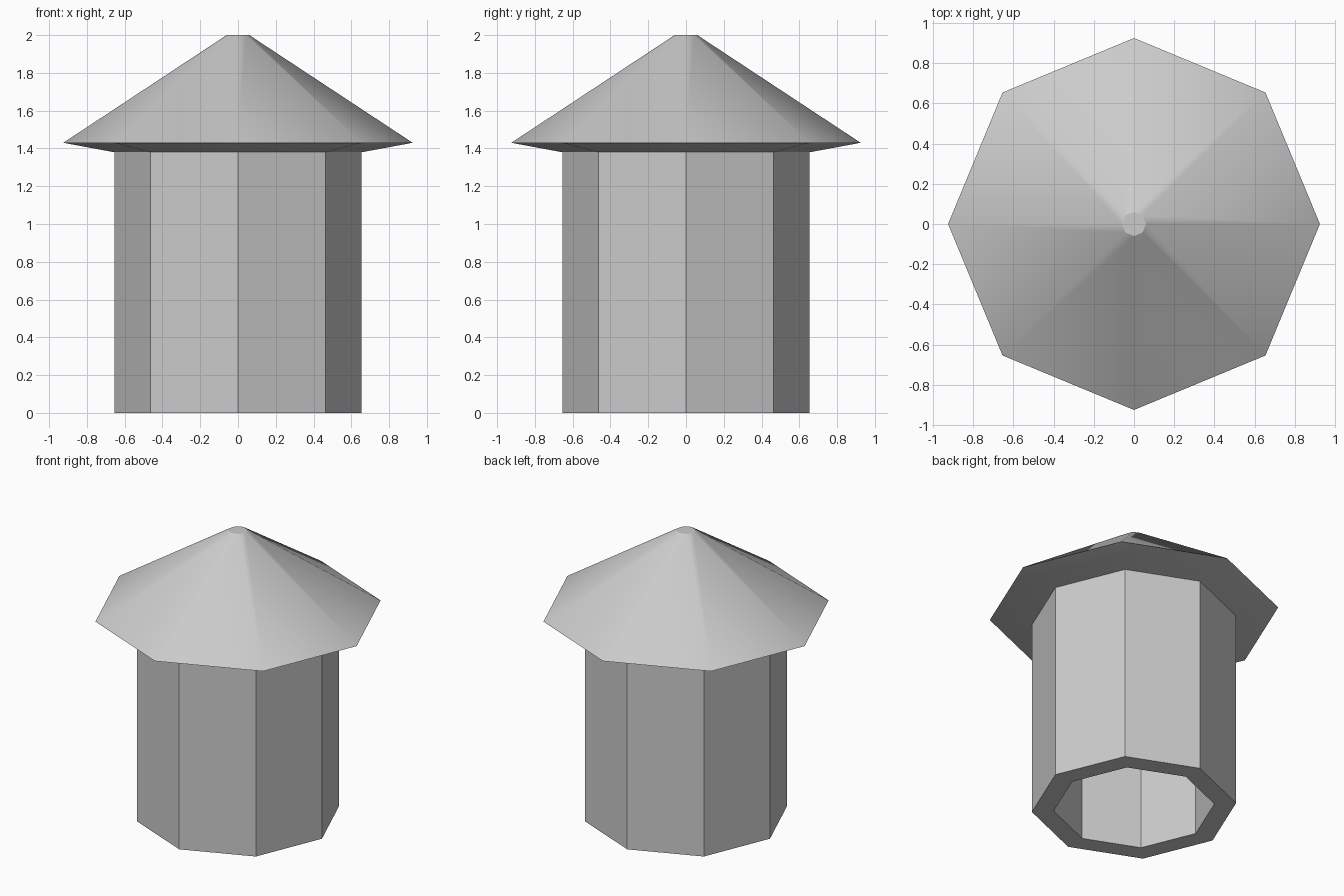
import bpy
import bmesh
from math import cos, sin, tau, radians

SIDES = 8

cube = bpy.data.objects.get("Cube")
if cube:
    bpy.data.objects.remove(cube, do_unlink=True)

# One plain grey for the whole building
grey = bpy.data.materials.new("light_grey")
grey.use_nodes = True
colour = (0.6, 0.6, 0.6, 1)
grey.diffuse_color = colour
grey.node_tree.nodes["Principled BSDF"].inputs["Base Color"].default_value = colour


def turned(name, profile, cap_first=False, cap_last=False, close=False):
    """Sweep a (radius, height) profile around z as an octagon."""
    bm = bmesh.new()
    rings = [[bm.verts.new((r * cos(tau * i / SIDES), r * sin(tau * i / SIDES), z))
              for i in range(SIDES)] for r, z in profile]
    pairs = list(zip(rings, rings[1:]))
    if close:
        pairs.append((rings[-1], rings[0]))
    for low, high in pairs:
        for i in range(SIDES):
            j = (i + 1) % SIDES
            bm.faces.new((low[i], low[j], high[j], high[i]))
    if cap_first:
        bm.faces.new(rings[0][::-1])
    if cap_last:
        bm.faces.new(rings[-1])
    bmesh.ops.recalc_face_normals(bm, faces=bm.faces)
    mesh = bpy.data.meshes.new(name)
    bm.to_mesh(mesh)
    bm.free()
    mesh.materials.append(grey)
    obj = bpy.data.objects.new(name, mesh)
    bpy.context.collection.objects.link(obj)
    return obj


def smooth(obj, angle):
    bpy.ops.object.select_all(action="DESELECT")
    obj.select_set(True)
    bpy.context.view_layer.objects.active = obj
    bpy.ops.object.shade_smooth_by_angle(angle=radians(angle))


# Hollow tower wall, open at the bottom
turned("tower_wall", [(0.515, 0), (0.655, 0), (0.655, 1.38), (0.515, 1.38)], close=True)

# Overhanging roof: soffit, eave, slope and small flat tip
roof = turned("roof", [(0.655, 1.38), (0.925, 1.43), (0.06, 2)],
              cap_first=True, cap_last=True)
smooth(roof, 30)
